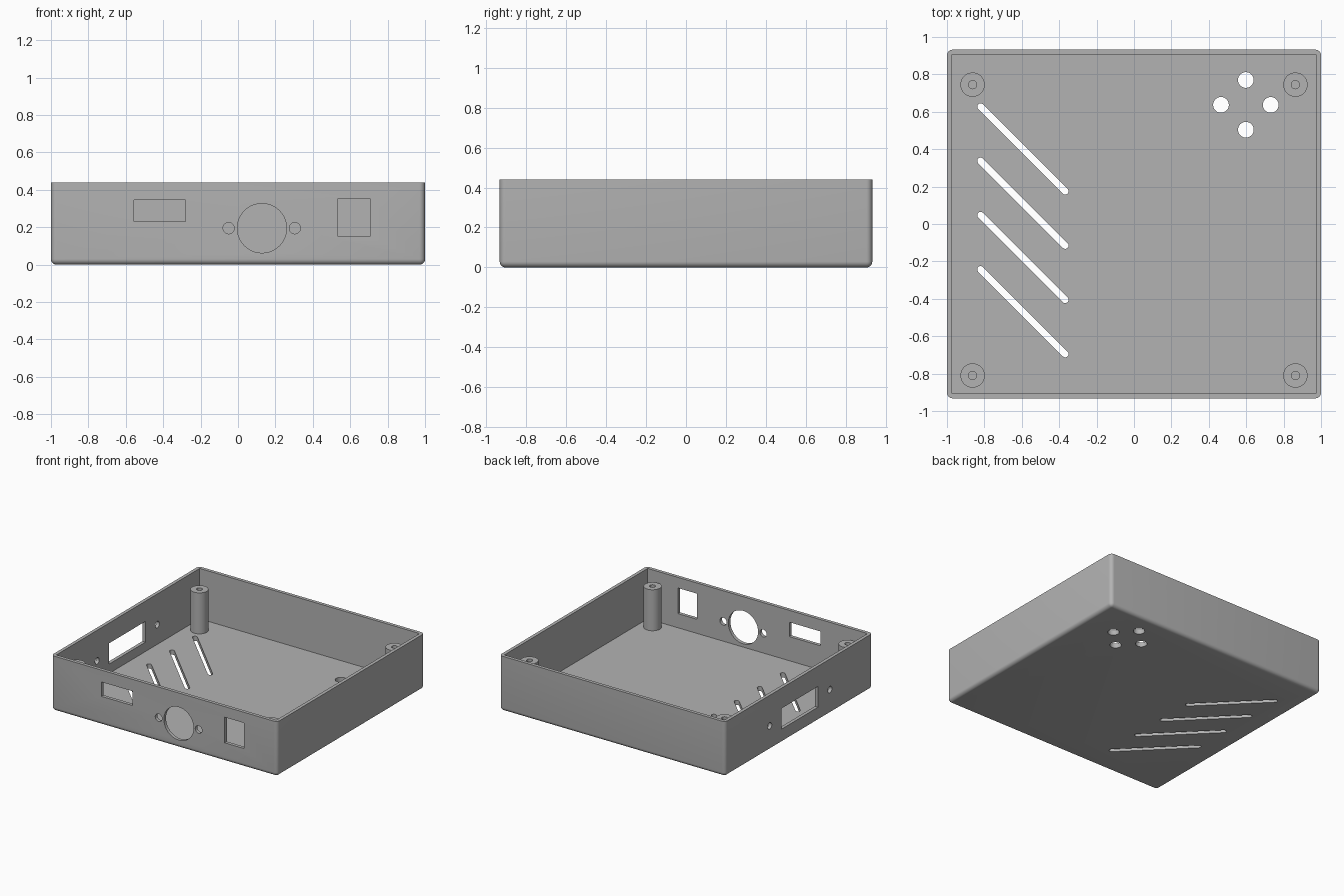
import bpy, bmesh, math
from mathutils import Matrix, Vector

cube = bpy.data.objects.get("Cube")
if cube:
    bpy.data.objects.remove(cube, do_unlink=True)

W, D, H = 1.0, 0.932, 0.44          # half width, half depth, height
WALL, FLOOR, ROUND = 0.027, 0.037, 0.03
PORT_Z = 0.195

grey = bpy.data.materials.new("plain grey")
grey.use_nodes = True
colour = (0.45, 0.45, 0.45, 1)
grey.diffuse_color = colour
grey.node_tree.nodes["Principled BSDF"].inputs["Base Color"].default_value = colour


def make_object(name, bm):
    bmesh.ops.recalc_face_normals(bm, faces=bm.faces)
    mesh = bpy.data.meshes.new(name)
    bm.to_mesh(mesh)
    bm.free()
    mesh.materials.append(grey)
    obj = bpy.data.objects.new(name, mesh)
    bpy.context.collection.objects.link(obj)
    return obj


def activate(obj):
    bpy.ops.object.select_all(action='DESELECT')
    obj.select_set(True)
    bpy.context.view_layer.objects.active = obj


def box(bm, low, high):
    low, high = Vector(low), Vector(high)
    place = Matrix.Translation((low + high) / 2) @ Matrix.Diagonal((*(high - low), 1))
    return bmesh.ops.create_cube(bm, size=1, matrix=place)["verts"]


def rod(bm, centre, radius, length, turn=Matrix()):
    bmesh.ops.create_cone(bm, cap_ends=True, segments=40, radius1=radius, radius2=radius,
                          depth=length, matrix=Matrix.Translation(centre) @ turn)


def cut(target, cutter):
    cutter.hide_render = True
    mod = target.modifiers.new("cut", 'BOOLEAN')
    mod.operation, mod.solver, mod.object = 'DIFFERENCE', 'EXACT', cutter
    activate(target)
    bpy.ops.object.modifier_apply(modifier=mod.name)
    bpy.data.objects.remove(cutter, do_unlink=True)


# Outer shell with rounded upright and bottom edges
bm = bmesh.new()
box(bm, (-W, -D, 0), (W, D, H))
edges = [e for e in bm.edges if min(v.co.z for v in e.verts) < 0.01]
bmesh.ops.bevel(bm, geom=edges, offset=ROUND, segments=6, profile=0.5, affect='EDGES')
case = make_object("case", bm)

# Open cavity
bm = bmesh.new()
box(bm, (WALL - W, WALL - D, FLOOR), (W - WALL, D - WALL, H + 0.2))
cut(case, make_object("cavity_cutter", bm))

# All openings in the walls and floor
bm = bmesh.new()
facing_y = Matrix.Rotation(math.pi / 2, 4, 'X')
facing_x = Matrix.Rotation(math.pi / 2, 4, 'Y')
for x0, x1, z0, z1 in ((-0.555, -0.28, 0.23, 0.345), (0.535, 0.705, 0.15, 0.355)):
    box(bm, (x0, -D - 0.05, z0), (x1, -D + 0.06, z1))
for x, r in ((-0.05, 0.03), (0.128, 0.132), (0.304, 0.03)):
    rod(bm, (x, -D, PORT_Z), r, 0.12, facing_y)
box(bm, (-W - 0.05, -0.24, PORT_Z - 0.083), (-W + 0.06, 0.22, PORT_Z + 0.083))
for y in (-0.39, 0.37):
    rod(bm, (-W, y, PORT_Z), 0.026, 0.12, facing_x)
for dx, dy in ((1, 0), (-1, 0), (0, 1), (0, -1)):
    rod(bm, (0.598 + dx * 0.133, 0.637 + dy * 0.133, 0.02), 0.042, 0.12)

# Slanted vent slots with round ends
start, end, r = Vector((-0.82, 0.627)), Vector((-0.368, 0.175)), 0.018
angle = math.atan2(end.y - start.y, end.x - start.x)
for i in range(4):
    outline = []
    for centre, base in ((start, angle + math.pi / 2), (end, angle - math.pi / 2)):
        for k in range(13):
            a = base + math.pi * k / 12
            outline.append(bm.verts.new((centre.x + r * math.cos(a),
                                         centre.y - 0.29 * i + r * math.sin(a), -0.05)))
    face = bm.faces.new(outline)
    top = bmesh.ops.extrude_face_region(bm, geom=[face])["geom"]
    bmesh.ops.translate(bm, vec=(0, 0, 0.14),
                        verts=[v for v in top if isinstance(v, bmesh.types.BMVert)])
cut(case, make_object("opening_cutter", bm))
activate(case)
bpy.ops.object.shade_smooth_by_angle(angle=math.radians(30))

# Four corner screw posts with blind holes
POST = ((0.065, 0.02), (0.065, 0.365), (0.022, 0.365), (0.022, 0.06), (0, 0.06))
for side, x in (("right", -0.863), ("left", 0.863)):
    for row, y in (("front", -0.81), ("back", 0.745)):
        bm = bmesh.new()
        points = [bm.verts.new((radius, 0, z)) for radius, z in POST]
        lines = [bm.edges.new(pair) for pair in zip(points, points[1:])]
        bmesh.ops.spin(bm, geom=points + lines, axis=(0, 0, 1), cent=(0, 0, 0),
                       angle=math.tau, steps=40)
        bmesh.ops.remove_doubles(bm, verts=bm.verts, dist=0.0005)
        post = make_object(f"{row}_{side}_screw_post", bm)
        post.location = (x, y, 0)
        activate(post)
        bpy.ops.object.shade_smooth_by_angle(angle=math.radians(30))
